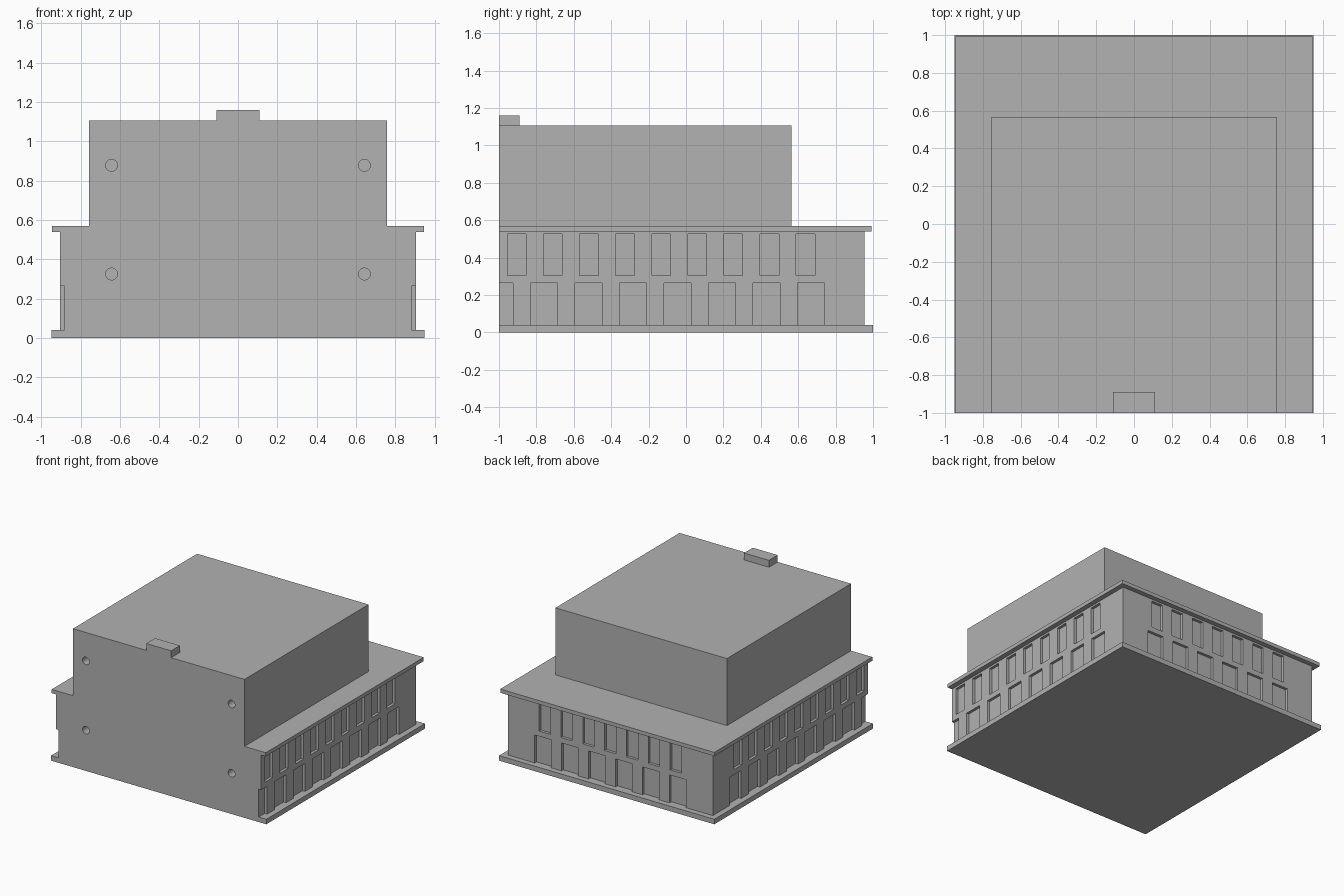
import bpy, bmesh, math
from mathutils import Matrix, Vector

cube = bpy.data.objects.get("Cube")
if cube:
    bpy.data.objects.remove(cube, do_unlink=True)

grey = bpy.data.materials.new("plain_grey")
grey.use_nodes = True
GREY = (0.445, 0.445, 0.445, 1)
grey.diffuse_color = GREY
grey.node_tree.nodes["Principled BSDF"].inputs["Base Color"].default_value = GREY


def add_box(bm, x0, x1, y0, y1, z0, z1):
    size = Matrix.Diagonal((x1 - x0, y1 - y0, z1 - z0, 1))
    centre = Vector(((x0 + x1) / 2, (y0 + y1) / 2, (z0 + z1) / 2))
    bmesh.ops.create_cube(bm, size=1, matrix=Matrix.Translation(centre) @ size)


def make_object(name, bm):
    mesh = bpy.data.meshes.new(name)
    bm.to_mesh(mesh)
    bm.free()
    mesh.materials.append(grey)
    obj = bpy.data.objects.new(name, mesh)
    bpy.context.collection.objects.link(obj)
    return obj


def box(name, *bounds):
    bm = bmesh.new()
    add_box(bm, *bounds)
    return make_object(name, bm)


def combine(target, other, operation):
    mod = target.modifiers.new(other.name, "BOOLEAN")
    mod.operation, mod.solver, mod.object = operation, "EXACT", other
    bpy.context.view_layer.objects.active = target
    bpy.ops.object.modifier_apply(modifier=mod.name)
    bpy.data.objects.remove(other, do_unlink=True)


FRONT = -1
WALL_X, WALL_BACK = 0.905, 0.955
PLINTH_TOP, CORNICE_BOTTOM, CORNICE_TOP = 0.04, 0.54, 0.57
RECESS = 0.022

# lower storey walls
building = box("building", -WALL_X, WALL_X, FRONT, WALL_BACK, PLINTH_TOP, CORNICE_BOTTOM)

# window rows: width, pitch, bottom, top, first y on sides, side count, back count
rows = [
    (0.10, 0.193, 0.305, 0.525, -0.955, 9, 7),
    (0.145, 0.238, PLINTH_TOP, 0.263, -1.07, 8, 6),
]
bm = bmesh.new()
for width, pitch, low, high, first, side_count, back_count in rows:
    for i in range(side_count):
        y = first + i * pitch
        for s in (-1, 1):
            xs = sorted((s * (WALL_X - RECESS), s * (WALL_X + 0.05)))
            add_box(bm, *xs, y, y + width, low, high)
    for i in range(back_count):
        x = (i - (back_count - 1) / 2) * pitch
        add_box(bm, x - width / 2, x + width / 2,
                WALL_BACK - RECESS, WALL_BACK + 0.05, low, high)
combine(building, make_object("window_cutters", bm), "DIFFERENCE")

# plinth, cornice, upper storey and roof block
for part in (
    box("plinth", -0.95, 0.95, FRONT, 1, 0, PLINTH_TOP),
    box("cornice", -0.945, 0.945, FRONT, 0.993, CORNICE_BOTTOM, CORNICE_TOP),
    box("upper_storey", -0.757, 0.757, FRONT, 0.565, CORNICE_TOP, 1.105),
    box("roof_block", -0.11, 0.11, FRONT, -0.89, 1.105, 1.16),
):
    combine(building, part, "UNION")

# round mounting holes in the front
bm = bmesh.new()
for x in (-0.643, 0.643):
    for z in (0.325, 0.878):
        bmesh.ops.create_cone(
            bm, cap_ends=True, segments=32, radius1=0.03, radius2=0.03, depth=0.2,
            matrix=Matrix.Translation((x, FRONT, z)) @ Matrix.Rotation(math.pi / 2, 4, "X"))
combine(building, make_object("hole_cutters", bm), "DIFFERENCE")

# merge flat neighbouring faces
bm = bmesh.new()
bm.from_mesh(building.data)
bmesh.ops.remove_doubles(bm, verts=bm.verts, dist=0.0001)
bmesh.ops.dissolve_limit(bm, angle_limit=math.radians(1), verts=bm.verts, edges=bm.edges)
bm.to_mesh(building.data)
bm.free()

bpy.ops.object.select_all(action="DESELECT")
building.select_set(True)
bpy.context.view_layer.objects.active = building
bpy.ops.object.shade_smooth_by_angle(angle=math.radians(30))
